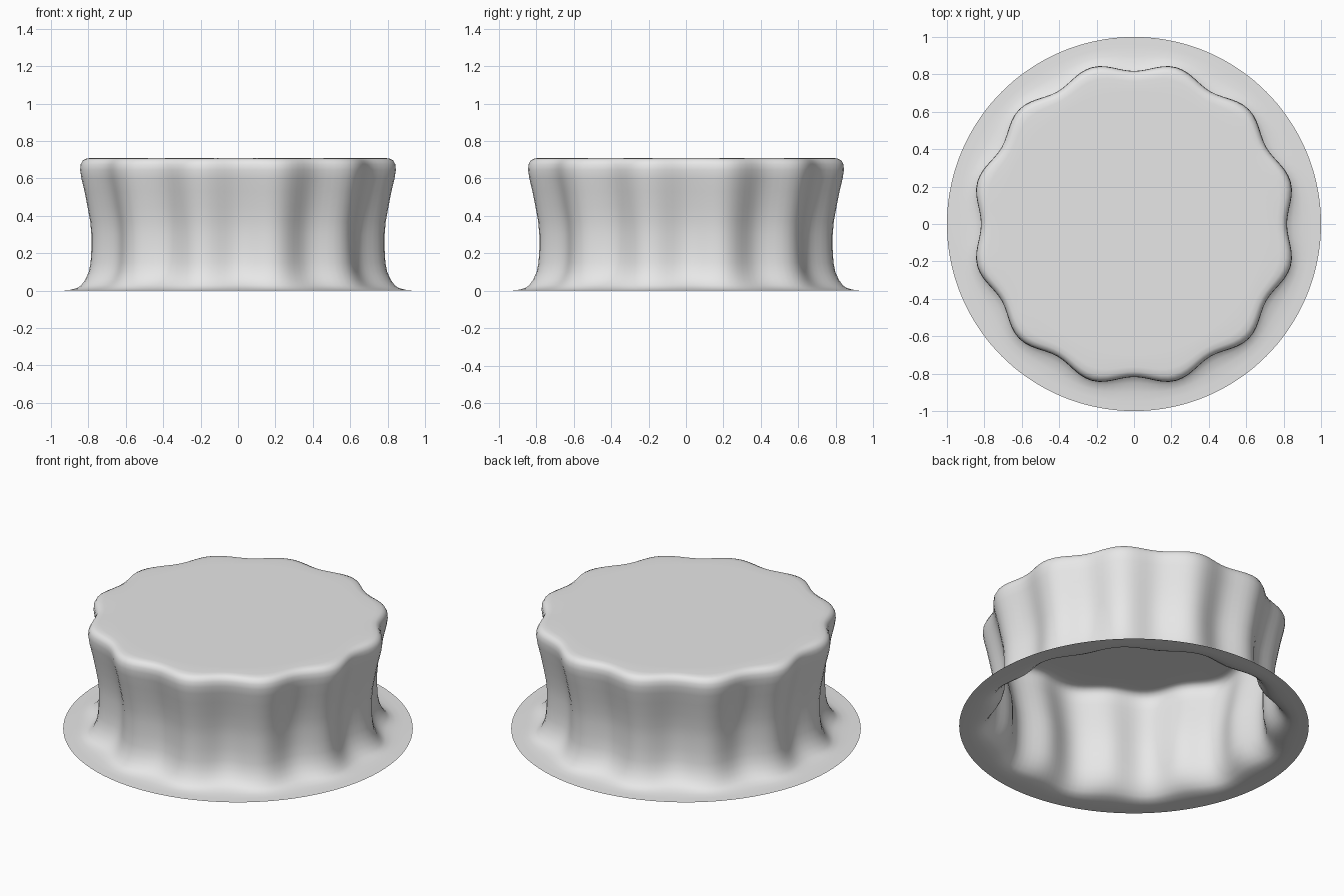
import bpy
import bmesh
from math import sin, cos, pi

old = bpy.data.objects.get("Cube")
if old:
    bpy.data.objects.remove(old, do_unlink=True)

SEGMENTS = 144
FOLDS = 12

# One plain cloth colour
cloth = bpy.data.materials.new("light_grey_cloth")
cloth.use_nodes = True
colour = (0.8, 0.8, 0.8, 1)
cloth.diffuse_color = colour
cloth.node_tree.nodes["Principled BSDF"].inputs["Base Color"].default_value = colour

# Draped profile from brim to top: mean radius, fold depth, height
PROFILE = [
    (1.0, 0, 0), (0.95, 0, 0.001), (0.905, 0.006, 0.004),
    (0.865, 0.015, 0.014), (0.84, 0.02, 0.03), (0.815, 0.024, 0.06),
    (0.795, 0.026, 0.1), (0.783, 0.028, 0.15), (0.778, 0.029, 0.22),
    (0.778, 0.029, 0.3), (0.784, 0.029, 0.37), (0.8, 0.028, 0.45),
    (0.817, 0.027, 0.53), (0.835, 0.026, 0.6), (0.843, 0.025, 0.645),
    (0.841, 0.024, 0.675), (0.83, 0.023, 0.697), (0.81, 0.021, 0.707),
    (0.78, 0.016, 0.71), (0.7, 0, 0.71),
]


def add_ring(bm, radius, depth, z):
    """Wavy ring whose folds dip at the four main axes."""
    ring = []
    for i in range(SEGMENTS):
        a = 2 * pi * i / SEGMENTS
        r = radius - depth * cos(FOLDS * a)
        ring.append(bm.verts.new((r * cos(a), r * sin(a), z)))
    return ring


# Open-bottomed draped cloth: brim, folded wall and flat top
bm = bmesh.new()
rings = [add_ring(bm, *row) for row in PROFILE]
for low, high in zip(rings, rings[1:]):
    for i in range(SEGMENTS):
        j = (i + 1) % SEGMENTS
        bm.faces.new((low[i], low[j], high[j], high[i]))
bm.faces.new(rings[-1])
for face in bm.faces:
    face.smooth = True

mesh = bpy.data.meshes.new("draped_cloth")
bm.to_mesh(mesh)
bm.free()
mesh.materials.append(cloth)
bpy.context.collection.objects.link(bpy.data.objects.new("draped_cloth", mesh))
